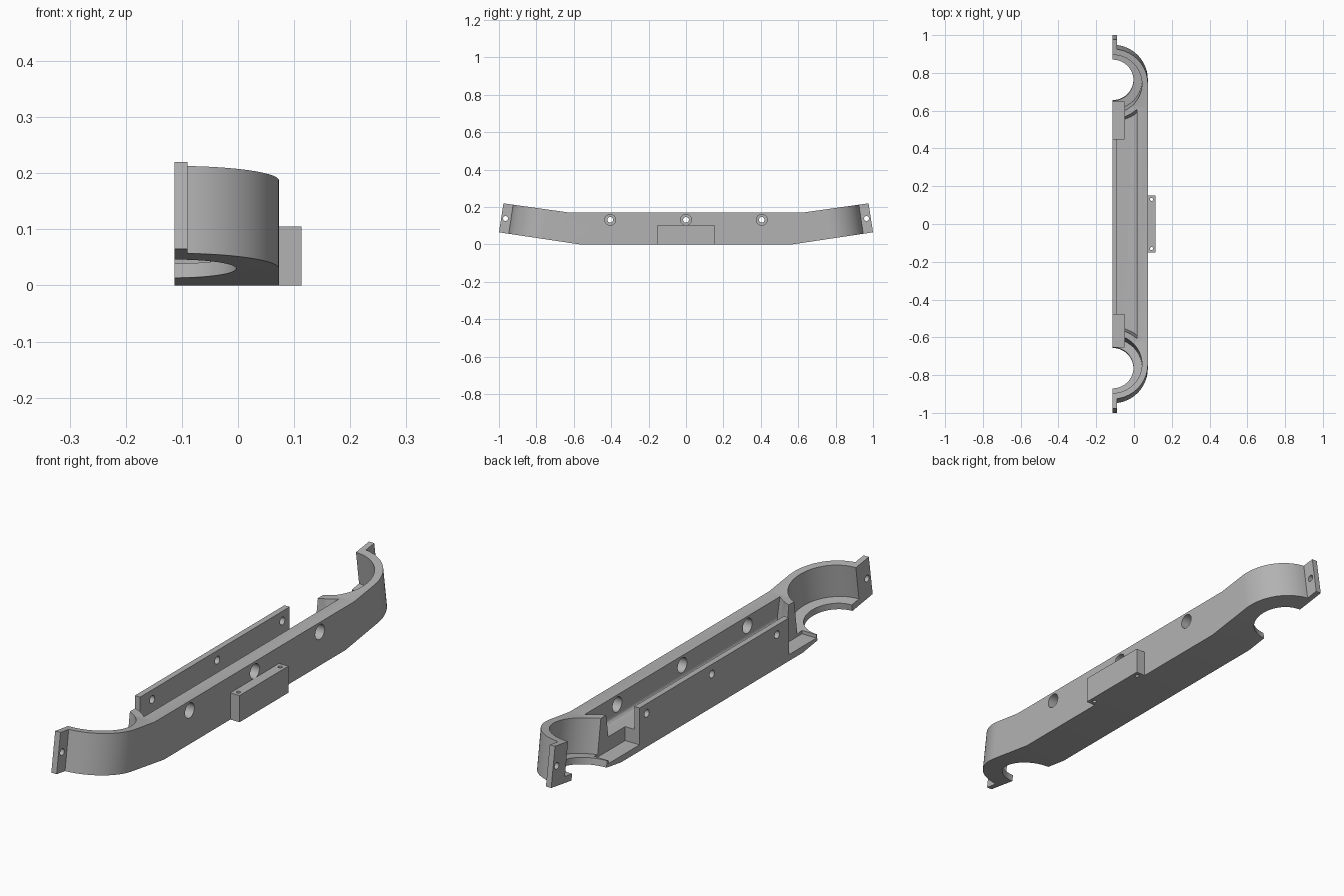
import bpy, bmesh, math
from mathutils import Matrix, Vector

if "Cube" in bpy.data.objects:
    bpy.data.objects.remove(bpy.data.objects["Cube"], do_unlink=True)

grey = bpy.data.materials.new("plain grey")
grey.use_nodes = True
GREY = (0.45, 0.45, 0.45, 1)
grey.diffuse_color = GREY
grey.node_tree.nodes["Principled BSDF"].inputs["Base Color"].default_value = GREY

BACK, OUTER = -0.113, 0.073          # open side and curved side
CUP_Y, CUP_R = 0.765, OUTER - BACK   # cup centre and outer radius
TILT = math.radians(8.4)             # upward tilt of both ends


def finish(name, bm, matrix=Matrix()):
    bm.transform(matrix)
    bmesh.ops.recalc_face_normals(bm, faces=bm.faces)
    mesh = bpy.data.meshes.new(name)
    bm.to_mesh(mesh)
    bm.free()
    mesh.materials.append(grey)
    ob = bpy.data.objects.new(name, mesh)
    bpy.context.collection.objects.link(ob)
    return ob


def prism(name, points, offset, matrix=Matrix()):
    bm = bmesh.new()
    face = bm.faces.new([bm.verts.new(p) for p in points])
    ext = bmesh.ops.extrude_face_region(bm, geom=[face])
    verts = [v for v in ext["geom"] if isinstance(v, bmesh.types.BMVert)]
    bmesh.ops.translate(bm, verts=verts, vec=Vector(offset))
    return finish(name, bm, matrix)


def box(name, lo, hi):
    pts = [(lo[0], lo[1], lo[2]), (hi[0], lo[1], lo[2]),
           (hi[0], hi[1], lo[2]), (lo[0], hi[1], lo[2])]
    return prism(name, pts, (0, 0, hi[2] - lo[2]))


def cone(name, r1, r2, z1, z2, matrix=Matrix(), segments=96):
    bm = bmesh.new()
    bmesh.ops.create_cone(bm, cap_ends=True, segments=segments,
                          radius1=r1, radius2=r2, depth=z2 - z1)
    bmesh.ops.translate(bm, verts=bm.verts, vec=(0, 0, (z1 + z2) / 2))
    return finish(name, bm, matrix)


def cross_hole(name, r, x1, x2, y, z):
    m = Matrix.Translation((0, y, z)) @ Matrix.Rotation(math.pi / 2, 4, 'Y')
    return cone(name, r, r, x1, x2, m, 32)


def cut(target, cutter, remove=True):
    cutter.hide_render = True
    mod = target.modifiers.new("cut", 'BOOLEAN')
    mod.operation, mod.solver, mod.object = 'DIFFERENCE', 'EXACT', cutter
    bpy.context.view_layer.objects.active = target
    bpy.ops.object.modifier_apply(modifier=mod.name)
    if remove:
        bpy.data.objects.remove(cutter, do_unlink=True)


# Main body from its side profile, ends bent upward
half = [(0.565, 0), (1.0, 0.065), (0.976, 0.22), (0.62, 0.17)]
profile = half + [(-y, z) for y, z in reversed(half)]
body = prism("arm_shell", [(BACK, y, z) for y, z in profile], (CUP_R, 0, 0))

# Channel along the arm, with a rounded corner at its floor
FLOOR = 0.08
channel_section = [(-0.09, FLOOR), (-0.002, FLOOR), (0.007, FLOOR + 0.003),
                   (0.013, FLOOR + 0.009), (0.016, FLOOR + 0.018),
                   (0.016, 0.3), (-0.09, 0.3)]
channel = prism("channel_cutter", [(x, -0.69, z) for x, z in channel_section], (0, 1.38, 0))

frames = []
for side in (1, -1):
    frame = (Matrix.Translation((BACK, side * CUP_Y, (CUP_Y - 0.565) * math.tan(TILT)))
             @ Matrix.Rotation(side * TILT, 4, 'X'))
    frames.append((side, frame))
    # Cup walls stay standing at the channel ends, flared at the foot
    cut(channel, cone("cup_wall_keeper", 0.225, CUP_R, 0.03, 0.165, frame))
    cut(channel, cone("cup_top_keeper", CUP_R, CUP_R, 0.16, 0.4, frame))
cut(body, channel)

for side, frame in frames:
    # Round the outside of the cup, leaving the flange tab
    end = math.acos((-0.09 - BACK) / CUP_R)
    arc = [(CUP_R * math.cos(end * i / 40), side * CUP_R * math.sin(end * i / 40), -0.2)
           for i in range(41)]
    arc += [(-0.09 - BACK, side * 0.6, -0.2), (0.5, side * 0.6, -0.2), (0.5, 0, -0.2)]
    cut(body, prism("corner_cutter", arc, (0, 0, 0.7), frame))
    # Cup recess and floor opening
    cut(body, cone("cup_cutter", 0.155, 0.155, 0.026, 0.4, frame))
    cut(body, cone("floor_hole_cutter", 0.11, 0.11, -0.2, 0.2, frame))
    # Notch in the thin wall beside the cup
    y1, y2 = (0.45, 0.645) if side > 0 else (-0.65, -0.48)
    cut(body, box("notch_cutter", (-0.2, y1, 0.025), (-0.05, y2, 0.4)))
    # Flange screw hole
    cut(body, cross_hole("tab_hole_cutter", 0.013, -0.2, -0.05, side * 0.965, 0.139))

# Screw holes: wide through the thick wall, narrow through the thin wall
for y in (-0.405, 0, 0.405):
    cut(body, cross_hole("wide_hole_cutter", 0.029, -0.03, 0.2, y, 0.132))
    cut(body, cross_hole("narrow_hole_cutter", 0.015, -0.2, -0.02, y, 0.132))

# Mounting block with two vertical pin holes
block = box("mounting_block", (OUTER - 0.002, -0.152, 0), (0.113, 0.152, 0.105))
for y in (-0.13, 0.13):
    cut(block, cone("pin_hole_cutter", 0.008, 0.008, -0.1, 0.3,
                    Matrix.Translation((0.093, y, 0)), 24))

# Smooth curved walls, crisp edges
bpy.ops.object.select_all(action='DESELECT')
for ob in (body, block):
    ob.select_set(True)
bpy.context.view_layer.objects.active = body
bpy.ops.object.shade_smooth_by_angle(angle=math.radians(25))
